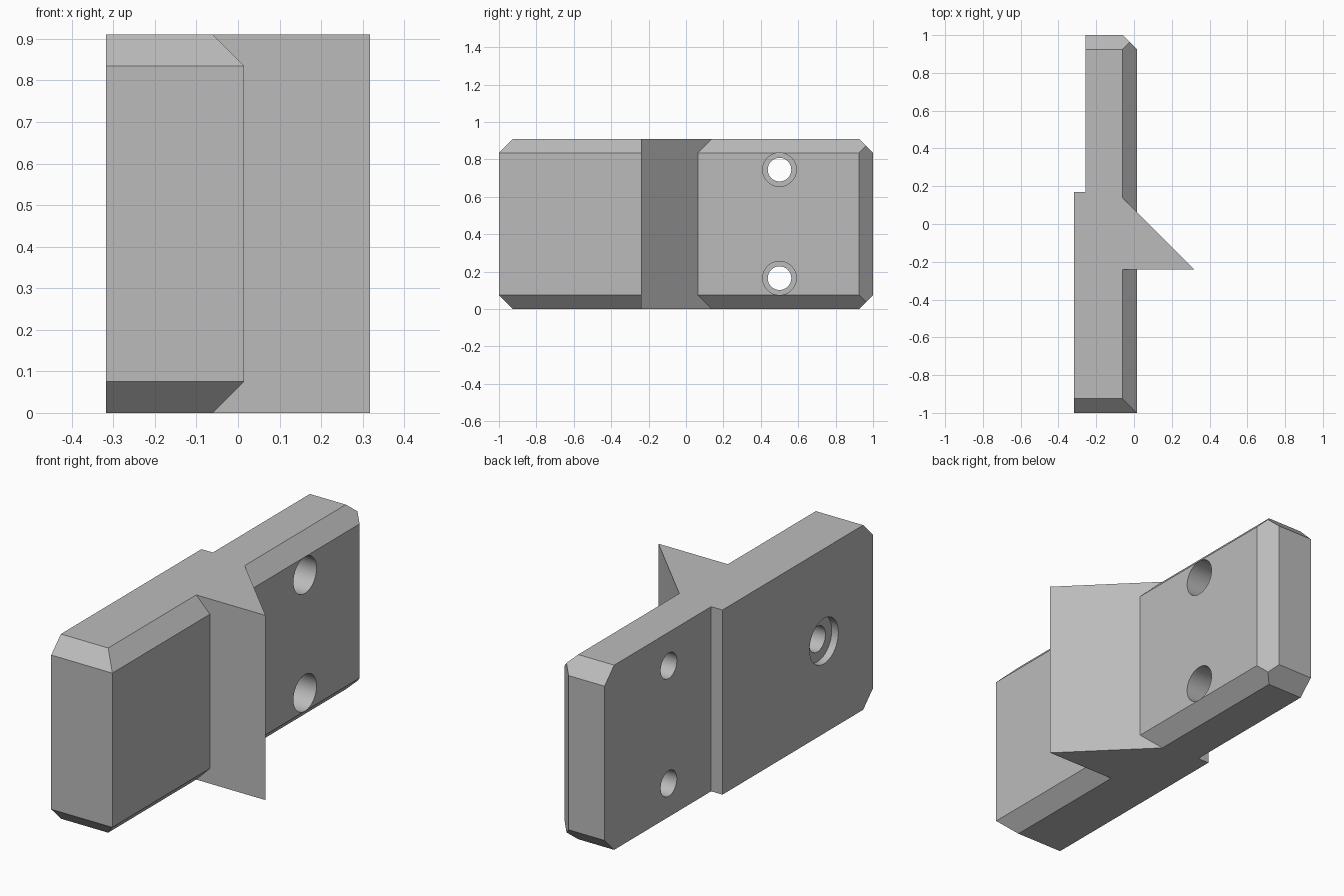
import bpy, bmesh
from math import pi
from mathutils import Matrix, Vector

default_cube = bpy.data.objects.get("Cube")
if default_cube:
    bpy.data.objects.remove(default_cube, do_unlink=True)

HEIGHT = 0.91
CHAMFER = 0.075
FACE_X = 0.015      # front surface of both plates
FRONT_X = -0.318    # rear surface of the thick plate
BACK_X = -0.256     # rear surface of the thin plate

grey = bpy.data.materials.new("plain grey")
grey.use_nodes = True
color = (0.5, 0.5, 0.5, 1)
grey.diffuse_color = color
grey.node_tree.nodes["Principled BSDF"].inputs["Base Color"].default_value = color


def make_object(name, bm):
    bmesh.ops.recalc_face_normals(bm, faces=bm.faces)
    mesh = bpy.data.meshes.new(name)
    bm.to_mesh(mesh)
    bm.free()
    mesh.materials.append(grey)
    obj = bpy.data.objects.new(name, mesh)
    bpy.context.collection.objects.link(obj)
    return obj


def prism(outline):
    """Extrude an xy outline to the full height."""
    bm = bmesh.new()
    base = bm.faces.new([bm.verts.new((x, y, 0)) for x, y in outline])
    top = bmesh.ops.extrude_face_region(bm, geom=[base])["geom"]
    verts = [v for v in top if isinstance(v, bmesh.types.BMVert)]
    bmesh.ops.translate(bm, verts=verts, vec=(0, 0, HEIGHT))
    return bm


def plate(name, x0, y0, y1, chamfers):
    """Block whose listed edges are cut at 45 degrees; each edge is a pair of face signs."""
    bm = prism([(x0, y0), (FACE_X, y0), (FACE_X, y1), (x0, y1)])
    for sx, sy, sz in chamfers:
        normal = Vector((sx, sy, sz))
        corner = Vector((FACE_X, y1 if sy > 0 else y0, HEIGHT if sz > 0 else 0))
        point = corner - normal * CHAMFER / 2
        cut = bmesh.ops.bisect_plane(bm, geom=bm.verts[:] + bm.edges[:] + bm.faces[:],
                                     plane_co=point, plane_no=normal, clear_outer=True)
        rim = [e for e in cut["geom_cut"] if isinstance(e, bmesh.types.BMEdge)]
        bmesh.ops.holes_fill(bm, edges=rim, sides=0)
    return make_object(name, bm)


def apply_boolean(target, tool, operation):
    mod = target.modifiers.new(operation.lower(), "BOOLEAN")
    mod.operation = operation
    mod.solver = "EXACT"
    mod.object = tool
    bpy.context.view_layer.objects.active = target
    bpy.ops.object.modifier_apply(modifier=mod.name)
    bpy.data.objects.remove(tool, do_unlink=True)


def drill(target, y, z, radius, x0, x1):
    """Round hole along x."""
    bm = bmesh.new()
    place = Matrix.Translation(((x0 + x1) / 2, y, z)) @ Matrix.Rotation(pi / 2, 4, "Y")
    bmesh.ops.create_cone(bm, cap_ends=True, segments=48, radius1=radius, radius2=radius,
                          depth=x1 - x0, matrix=place)
    apply_boolean(target, make_object("drill", bm), "DIFFERENCE")


# Central hub with the triangular fin
body = make_object("bracket_body", prism([
    (FRONT_X, -0.24), (0.318, -0.24), (-0.06, 0.138),
    (BACK_X, 0.138), (BACK_X, 0.17), (FRONT_X, 0.17)]))

# Thick and thin plates on either side
top_and_bottom = [(1, 0, 1), (1, 0, -1)]
front_plate = plate("front_plate", FRONT_X, -1, -0.2,
                    top_and_bottom + [(0, -1, 1), (0, -1, -1)])
back_plate = plate("back_plate", BACK_X, -0.1, 1,
                   top_and_bottom + [(0, 1, 1), (0, 1, -1), (1, 1, 0)])
for part in (front_plate, back_plate):
    apply_boolean(body, part, "UNION")

# Front plate hole with a shallow recess behind
drill(body, -0.62, HEIGHT / 2, 0.063, -0.5, 0.2)
drill(body, -0.62, HEIGHT / 2, 0.112, -0.5, FRONT_X + 0.036)

# Back plate counterbored screw holes
for z in (0.165, 0.745):
    drill(body, 0.5, z, 0.063, -0.5, 0.2)
    drill(body, 0.5, z, 0.09, FACE_X - 0.15, 0.2)

# Merge coplanar faces and shade
bm = bmesh.new()
bm.from_mesh(body.data)
bmesh.ops.remove_doubles(bm, verts=bm.verts, dist=0.0001)
bmesh.ops.dissolve_limit(bm, angle_limit=0.01, verts=bm.verts, edges=bm.edges)
bm.to_mesh(body.data)
bm.free()
bpy.ops.object.select_all(action="DESELECT")
body.select_set(True)
bpy.context.view_layer.objects.active = body
bpy.ops.object.shade_smooth_by_angle(angle=pi / 6)
